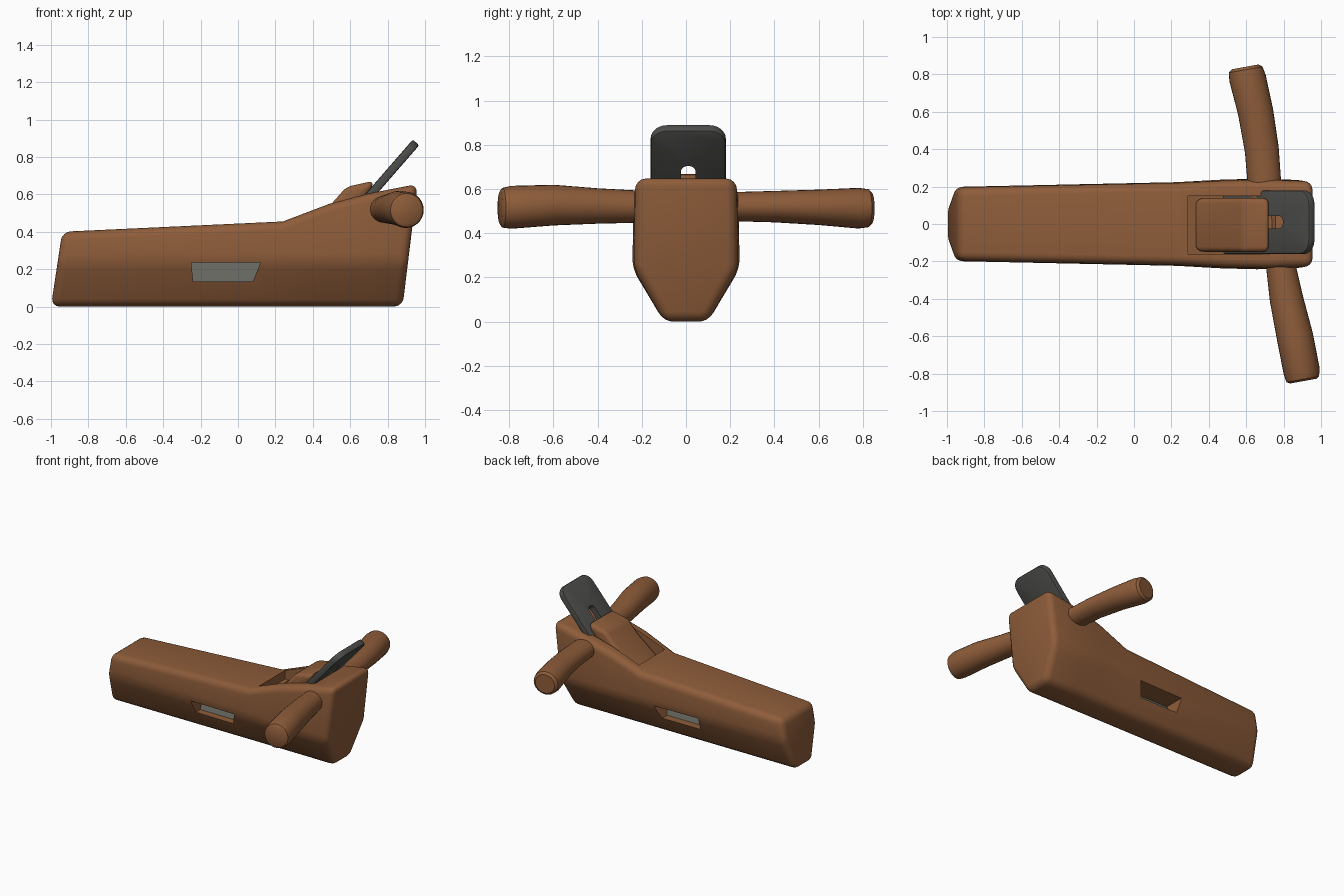
import bpy, bmesh
from math import sin, cos, pi, radians
from mathutils import Matrix, Vector

cube = bpy.data.objects.get("Cube")
if cube:
    bpy.data.objects.remove(cube, do_unlink=True)


def material(name, rgb):
    m = bpy.data.materials.new(name)
    m.use_nodes = True
    m.diffuse_color = (*rgb, 1)
    bsdf = m.node_tree.nodes["Principled BSDF"]
    bsdf.inputs["Base Color"].default_value = (*rgb, 1)
    bsdf.inputs["Roughness"].default_value = 0.7
    return m


wood = material("warm brown wood", (0.27, 0.108, 0.042))
steel = material("dark steel", (0.075, 0.075, 0.07))
light_steel = material("light steel", (0.13, 0.13, 0.115))


def loft(name, rings, mat):
    """Skin closed rings of equal length and cap both ends."""
    bm = bmesh.new()
    loops = [[bm.verts.new(p) for p in ring] for ring in rings]
    n = len(loops[0])
    for a, b in zip(loops, loops[1:]):
        for i in range(n):
            j = (i + 1) % n
            bm.faces.new((a[i], a[j], b[j], b[i]))
    bm.faces.new(loops[0])
    bm.faces.new(loops[-1])
    bmesh.ops.recalc_face_normals(bm, faces=bm.faces)
    mesh = bpy.data.meshes.new(name)
    bm.to_mesh(mesh)
    bm.free()
    mesh.materials.append(mat)
    ob = bpy.data.objects.new(name, mesh)
    bpy.context.collection.objects.link(ob)
    return ob


def prism_xz(name, pts, y0, y1, mat):
    return loft(name, [[(x, y, z) for x, z in pts] for y in (y0, y1)], mat)


def finish(ob, bevel=0, segments=3, limit=25, cutters=()):
    """Round the edges, cut the openings, then shade."""
    if bevel:
        b = ob.modifiers.new("round", 'BEVEL')
        b.width, b.segments = bevel, segments
        b.limit_method, b.angle_limit = 'ANGLE', radians(limit)
    for c in cutters:
        m = ob.modifiers.new("cut", 'BOOLEAN')
        m.object, m.operation, m.solver = c, 'DIFFERENCE', 'EXACT'
    dg = bpy.context.evaluated_depsgraph_get()
    mesh = bpy.data.meshes.new_from_object(ob.evaluated_get(dg))
    ob.modifiers.clear()
    ob.data = mesh
    for c in cutters:
        bpy.data.objects.remove(c, do_unlink=True)
    bpy.ops.object.select_all(action='DESELECT')
    ob.select_set(True)
    bpy.context.view_layer.objects.active = ob
    bpy.ops.object.shade_smooth_by_angle(angle=radians(35))


# Body: keel-shaped sections leaning toward the heel
def section(x_low, x_top, top, w):
    half = [(0.1, 0), (w, 0.24), (w * 0.97, top)]
    ring = half + [(-y, z) for y, z in reversed(half)]
    return [(x_low + (x_top - x_low) * z / top, y, z) for y, z in ring]


body = loft("body", [section(*s) for s in (
    (-1.0, -0.94, 0.40, 0.20),
    (0.21, 0.24, 0.455, 0.225),
    (0.44, 0.49, 0.55, 0.238),
    (0.62, 0.70, 0.605, 0.243),
    (0.88, 0.96, 0.655, 0.235))], wood)
pocket = prism_xz("pocket_cutter", [(0.29, 0.9), (0.29, 0.41), (0.52, 0.36),
                                    (0.73, 0.58), (0.96, 0.9)], -0.16, 0.15, wood)
side_slot = prism_xz("side_slot_cutter", [(-0.25, 0.235), (0.12, 0.235),
                                          (0.08, 0.135), (-0.24, 0.135)], -0.4, 0.4, wood)
finish(body, 0.045, 4, 25, [pocket, side_slot])

# Sloping metal core seen through the side slots
core = [(-0.13, 0.1), (-0.04, 0.26), (0.04, 0.26), (0.13, 0.1)]
finish(loft("slot_core", [[(x, y, z) for y, z in core] for x in (-0.27, 0.13)], light_steel))

# Wedge in front of the blade
finish(prism_xz("wedge", [(0.32, 0.41), (0.5, 0.55), (0.58, 0.64), (0.725, 0.672),
                          (0.71, 0.62), (0.5, 0.37)], -0.15, 0.14, wood), 0.03, 4)

# Blade: rounded plate tilted back, with a long slot
tilt = radians(49)
c, s = cos(tilt), sin(tilt)
frame = Matrix(((0, c, s, 0.945), (1, 0, 0, 0.01), (0, s, -c, 0.87), (0, 0, 0, 1)))


def plate(name, half_w, top, bottom, radius, thick):
    pts = [(-half_w, bottom), (half_w, bottom)]
    for side, start in ((1, 0), (-1, pi / 2)):
        for k in range(7):
            a = start + k * pi / 12
            pts.append((side * (half_w - radius) + radius * cos(a),
                        top - radius + radius * sin(a)))
    return loft(name, [[frame @ Vector((u, v, h)) for u, v in pts]
                       for h in (-thick / 2, thick / 2)], steel)


blade = plate("blade", 0.17, 0.01, -0.7, 0.075, 0.046)
slot = plate("blade_slot_cutter", 0.033, -0.2, -0.5, 0.032, 0.3)
finish(blade, 0.01, 2, 40, [slot])

# Cross handle: one bar swelling toward both rounded ends
stations = [  # y, x, z, half width, half height
    (-0.84, 0.905, 0.515, 0.07, 0.075), (-0.83, 0.902, 0.515, 0.087, 0.09),
    (-0.79, 0.897, 0.517, 0.096, 0.097), (-0.6, 0.86, 0.527, 0.096, 0.092),
    (-0.4, 0.815, 0.523, 0.088, 0.08), (-0.22, 0.785, 0.52, 0.08, 0.073),
    (0.22, 0.697, 0.52, 0.09, 0.066), (0.4, 0.683, 0.52, 0.09, 0.071),
    (0.6, 0.65, 0.517, 0.093, 0.08), (0.78, 0.607, 0.513, 0.097, 0.092),
    (0.825, 0.597, 0.513, 0.09, 0.086), (0.84, 0.594, 0.513, 0.072, 0.07)]
rings = []
for y, x, z, rx, rz in stations:
    lean = 0.18 if abs(y) > 0.3 else 0
    rings.append([(x + rx * cos(a), y + lean * rx * cos(a), z + rz * sin(a))
                  for a in (2 * pi * k / 28 for k in range(28))])
finish(loft("cross_handle", rings, wood))
